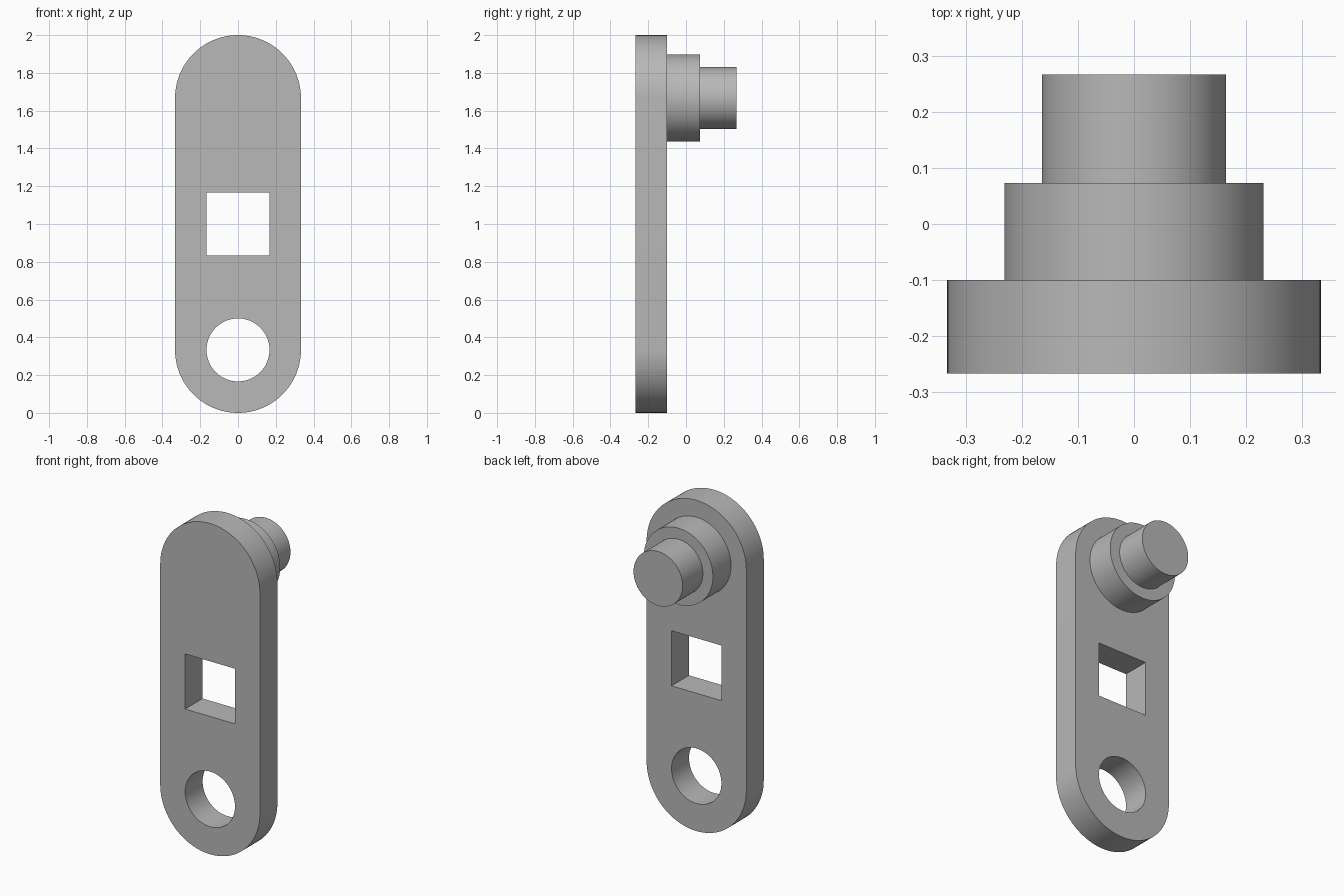
import bpy
import bmesh
from math import cos, sin, pi, radians

if "Cube" in bpy.data.objects:
    bpy.data.objects.remove(bpy.data.objects["Cube"], do_unlink=True)

FRONT, PLATE_BACK, BOSS_BACK, PIN_BACK = -0.267, -0.1, 0.073, 0.267
RADIUS = 1 / 3
LOW, MID, HIGH = RADIUS, 1.0, 2 - RADIUS   # heights of hole, window and stud
HOLE = RADIUS / 2
STEPS = 48

grey = bpy.data.materials.new("plain grey")
grey.use_nodes = True
colour = (0.48, 0.48, 0.48, 1)
grey.diffuse_color = colour
grey.node_tree.nodes["Principled BSDF"].inputs["Base Color"].default_value = colour


def prism(name, outline, y0, y1):
    """Extrude an x-z outline from y0 to y1."""
    bm = bmesh.new()
    face = bm.faces.new([bm.verts.new((x, y0, z)) for x, z in outline])
    top = bmesh.ops.extrude_face_region(bm, geom=[face])["geom"]
    bmesh.ops.translate(bm, vec=(0, y1 - y0, 0),
                        verts=[v for v in top if isinstance(v, bmesh.types.BMVert)])
    bmesh.ops.recalc_face_normals(bm, faces=bm.faces)
    mesh = bpy.data.meshes.new(name)
    bm.to_mesh(mesh)
    bm.free()
    mesh.materials.append(grey)
    obj = bpy.data.objects.new(name, mesh)
    bpy.context.collection.objects.link(obj)
    return obj


def arc(radius, z, start, sweep, steps):
    angles = [start + sweep * i / steps for i in range(steps + 1)]
    return [(radius * cos(a), z + radius * sin(a)) for a in angles]


def circle(radius, z):
    return arc(radius, z, 0, 2 * pi, 2 * STEPS)[:-1]


def select(obj):
    bpy.ops.object.select_all(action='DESELECT')
    obj.select_set(True)
    bpy.context.view_layer.objects.active = obj


# Round-ended arm plate
plate = prism("arm_plate",
              arc(RADIUS, HIGH, 0, pi, STEPS) + arc(RADIUS, LOW, pi, pi, STEPS),
              FRONT, PLATE_BACK)

# Square window and round hole through the plate
square = [(x * HOLE, MID + z * HOLE) for x, z in ((-1, -1), (1, -1), (1, 1), (-1, 1))]
for name, outline in (("window_cutter", square), ("hole_cutter", circle(HOLE, LOW))):
    cutter = prism(name, outline, FRONT - 0.1, PLATE_BACK + 0.1)
    cutter.hide_render = True
    cut = plate.modifiers.new(name, 'BOOLEAN')
    cut.operation = 'DIFFERENCE'
    cut.solver = 'EXACT'
    cut.object = cutter
    select(plate)
    bpy.ops.object.modifier_apply(modifier=cut.name)
    bpy.data.objects.remove(cutter, do_unlink=True)

# Stepped stud on the back
boss = prism("stud_boss", circle(0.231, HIGH), PLATE_BACK, BOSS_BACK)
pin = prism("stud_pin", circle(0.164, HIGH), BOSS_BACK, PIN_BACK)

for part in (plate, boss, pin):
    select(part)
    bpy.ops.object.shade_smooth_by_angle(angle=radians(30))
